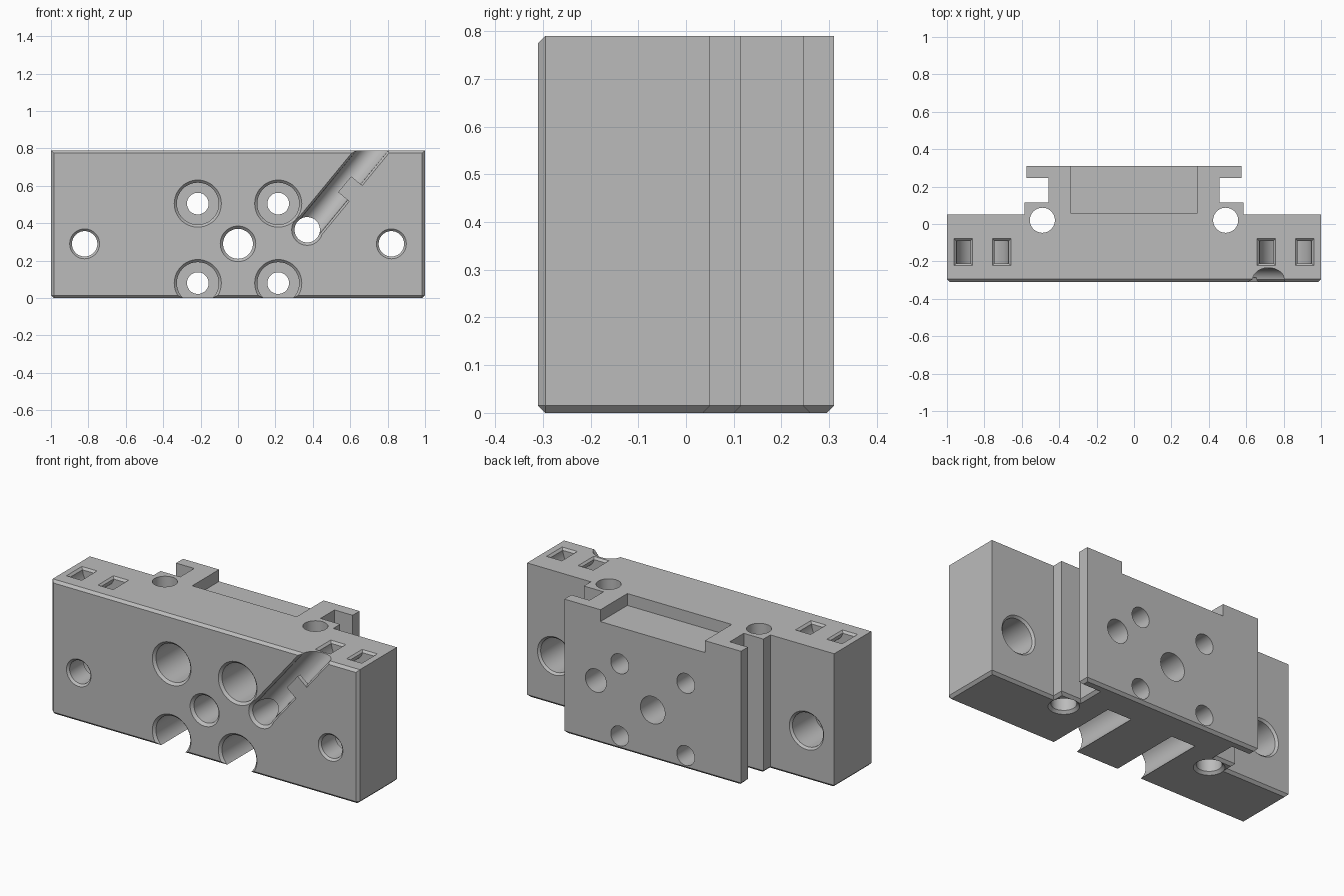
import bpy, bmesh, math
from mathutils import Vector

cube = bpy.data.objects.get("Cube")
if cube:
    bpy.data.objects.remove(cube)

grey = bpy.data.materials.new("plain grey")
grey.use_nodes = True
COLOUR = (0.5, 0.5, 0.5, 1)
grey.diffuse_color = COLOUR
grey.node_tree.nodes["Principled BSDF"].inputs["Base Color"].default_value = COLOUR

H, FRONT, BACK, CH = 0.79, -0.31, 0.31, 0.015
Y, Z = Vector((0, 1, 0)), Vector((0, 0, 1))


def make(name, bm):
    bmesh.ops.recalc_face_normals(bm, faces=bm.faces)
    mesh = bpy.data.meshes.new(name)
    bm.to_mesh(mesh)
    bm.free()
    mesh.materials.append(grey)
    obj = bpy.data.objects.new(name, mesh)
    bpy.context.collection.objects.link(obj)
    return obj


def prism(name, points, direction):
    """Closed outline pushed along a direction."""
    bm = bmesh.new()
    face = bm.faces.new([bm.verts.new(p) for p in points])
    new = bmesh.ops.extrude_face_region(bm, geom=[face])["geom"]
    bmesh.ops.translate(bm, vec=direction,
                        verts=[g for g in new if isinstance(g, bmesh.types.BMVert)])
    return make(name, bm)


def box(name, lo, hi):
    pts = [(lo[0], lo[1], lo[2]), (hi[0], lo[1], lo[2]),
           (hi[0], hi[1], lo[2]), (lo[0], hi[1], lo[2])]
    return prism(name, pts, Vector((0, 0, hi[2] - lo[2])))


def turned(name, origin, axis, profile, sides=48):
    """Solid of revolution from (distance, radius) pairs."""
    u = axis.orthogonal().normalized()
    v = axis.cross(u)
    bm = bmesh.new()
    rings = []
    for t, r in profile:
        rings.append([bm.verts.new(Vector(origin) + axis * t
                                   + r * (u * math.cos(a) + v * math.sin(a)))
                      for a in (math.tau * i / sides for i in range(sides))])
    for a, b in zip(rings, rings[1:]):
        for i in range(sides):
            j = (i + 1) % sides
            bm.faces.new((a[i], a[j], b[j], b[i]))
    bm.faces.new(rings[0])
    bm.faces.new(rings[-1])
    return make(name, bm)


# Main block: mirrored stepped outline with a clamping flange at the back
half = [(1, FRONT), (1, 0.05), (0.585, 0.05), (0.585, 0.115), (0.457, 0.115),
        (0.457, 0.245), (0.575, 0.245), (0.575, BACK)]
outline = half + [(-x, y) for x, y in reversed(half)]
body = prism("mounting_block", [(x, y, 0) for x, y in outline], Z * H)

# Chamfer the bottom rim and the two front corners
bm = bmesh.new()
bm.from_mesh(body.data)
edges = []
for e in bm.edges:
    a, b = (w.co for w in e.verts)
    bottom = a.z < 0.01 and b.z < 0.01
    corner = abs(a.x) > 0.99 and a.y < -0.3 and abs(b.x) > 0.99 and b.y < -0.3
    if bottom or corner:
        edges.append(e)
bmesh.ops.bevel(bm, geom=edges, offset=CH, segments=1, affect="EDGES", clamp_overlap=True)
bm.to_mesh(body.data)
bm.free()


def front_profile(r, extra, depth):
    """Bore from the front with a chamfered mouth."""
    return [(-0.02, r + extra), (0, r + extra), (extra, r), (depth, r)]


cutters = []
# Centre bore and cable hole, both right through
for x, z, r in ((0, 0.29, 0.08), (0.37, 0.365, 0.068)):
    cutters.append(turned("bore_cutter", (x, FRONT, z), Y, front_profile(r, CH, 0.7)))

for side in (-1, 1):
    # Side holes, widened from the back
    x = side * 0.82
    cutters.append(turned("side_hole_cutter", (x, FRONT, 0.29), Y,
                          front_profile(0.068, 0.012, 0.5)))
    cutters.append(turned("side_bore_cutter", (x, 0.05, 0.29), -Y,
                          front_profile(0.1, 0.012, 0.22)))
    # Four bolt holes with deep counterbores
    for z in (0.505, 0.08):
        x = side * 0.215
        cutters.append(turned("bolt_cutter", (x, FRONT, z), Y, [(0.3, 0.058), (0.7, 0.058)]))
        cutters.append(turned("bolt_head_cutter", (x, FRONT, z), Y,
                              front_profile(0.112, 0.014, 0.45)))
    # Upright holes, chamfered underneath
    cutters.append(turned("upright_hole_cutter", (side * 0.49, 0.02, 0), Z,
                          front_profile(0.067, CH, 0.9)))
    # Curved strap channel joining each pair of top slots
    cx, mid = side * 0.81, -0.15
    turn = [math.pi * i / 24 for i in range(25)]
    inner, outer = 0.065, 0.14
    arc = [(outer * math.cos(a), -outer * math.sin(a)) for a in turn]
    arc += [(-outer, 0.05), (-inner, 0.05)]
    arc += [(inner * math.cos(a), -inner * math.sin(a)) for a in reversed(turn)]
    arc += [(inner, 0.05), (outer, 0.05)]
    cutters.append(prism("strap_cutter", [(cx + px, mid - 0.06, H + pz) for px, pz in arc],
                         Y * 0.12))
    # Chamfered slot mouths
    for end in (-1, 1):
        sx = cx + end * (inner + outer) / 2
        bm = bmesh.new()
        rings = []
        for z, grow in ((H - 0.012, 0), (H, 0.012), (H + 0.02, 0.012)):
            w, d = 0.0375 + grow, 0.06 + grow
            rings.append([bm.verts.new((sx + i * w, mid + j * d, z))
                          for i, j in ((-1, -1), (1, -1), (1, 1), (-1, 1))])
        for a, b in zip(rings, rings[1:]):
            for i in range(4):
                j = (i + 1) % 4
                bm.faces.new((a[i], a[j], b[j], b[i]))
        bm.faces.new(rings[0])
        bm.faces.new(rings[-1])
        cutters.append(make("slot_mouth_cutter", bm))

# Shallow pocket across the top of the flange
cutters.append(box("pocket_cutter", (-0.34, 0.06, 0.72), (0.34, 0.4, 0.9)))

# Slanted round cable groove with flared lips
along = Vector((0.635, 0, 0.772)).normalized()
across = Vector((along.z, 0, -along.x))
start = Vector((0.37, 0, 0.365))
cutters.append(turned("groove_cutter", start + Y * -0.3, along, [(0, 0.066), (0.8, 0.066)]))
lips = ((-0.066, -0.297), (-0.078, -0.311), (-0.078, -0.33),
        (0.078, -0.33), (0.078, -0.311), (0.066, -0.297))
cutters.append(prism("groove_lip_cutter", [start + across * s + Y * y for s, y in lips],
                     along * 0.8))

for cutter in cutters:
    cutter.hide_render = True
    mod = body.modifiers.new(cutter.name, "BOOLEAN")
    mod.operation, mod.solver, mod.object = "DIFFERENCE", "EXACT", cutter

# Apply the cuts, then drop the cutters
bpy.context.view_layer.update()
graph = bpy.context.evaluated_depsgraph_get()
finished = bpy.data.meshes.new_from_object(body.evaluated_get(graph))
body.modifiers.clear()
body.data = finished
for cutter in cutters:
    bpy.data.objects.remove(cutter)

# Retaining tab over half of the groove
tab = [start + along * t + across * s + Y * FRONT
       for t, s in ((0.26, 0), (0.37, 0), (0.37, 0.085), (0.26, 0.085))]
prism("cable_tab", tab, Y * 0.025)

# Smooth bores, sharp edges
bpy.ops.object.select_all(action="DESELECT")
body.select_set(True)
bpy.context.view_layer.objects.active = body
bpy.ops.object.shade_smooth_by_angle(angle=math.radians(30))
